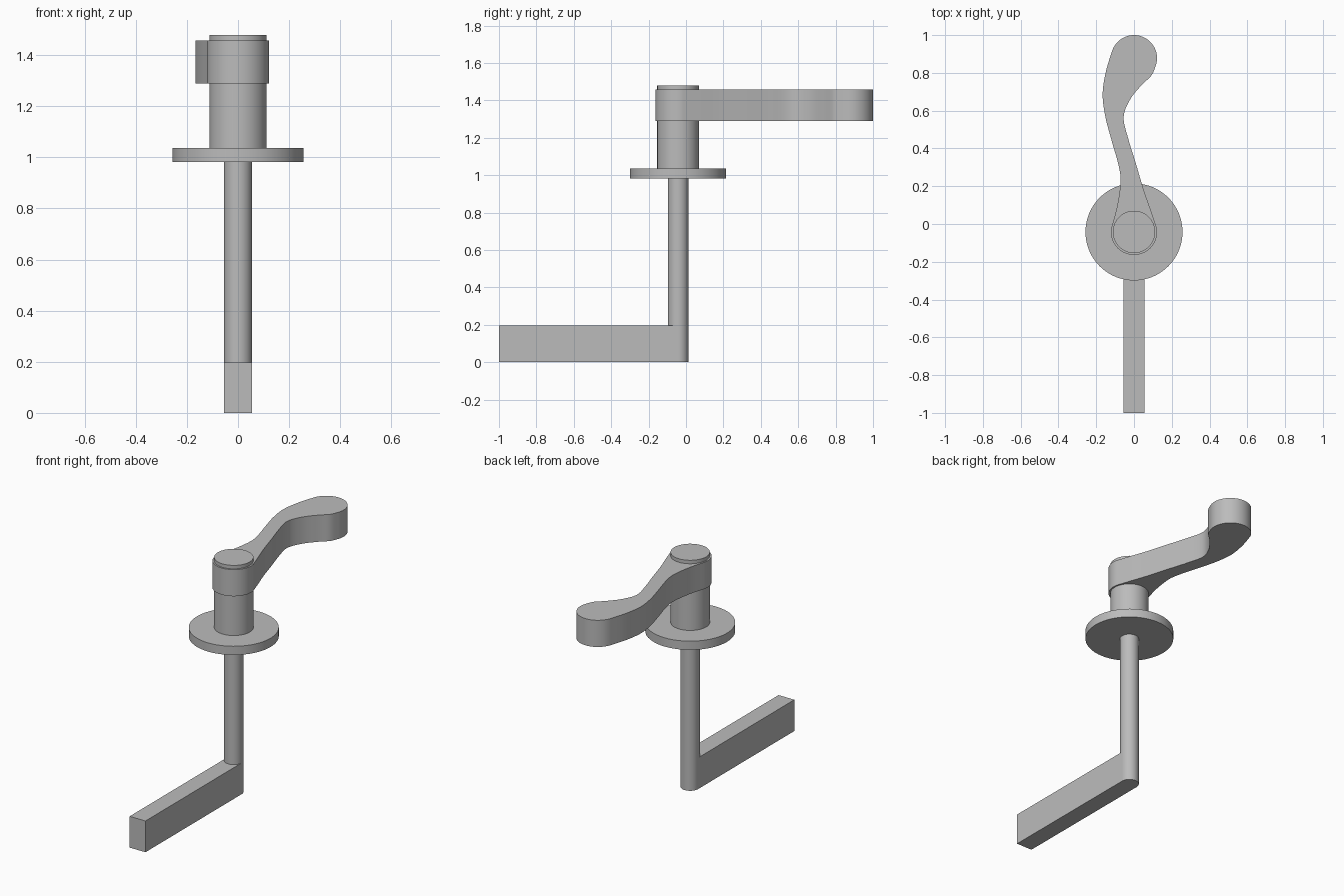
import bpy, bmesh, math
from mathutils import Vector

cube = bpy.data.objects.get("Cube")
if cube:
    bpy.data.objects.remove(cube, do_unlink=True)

steel = bpy.data.materials.new("grey_metal")
steel.use_nodes = True
COLOUR = (0.5, 0.5, 0.5, 1)
steel.diffuse_color = COLOUR
steel.node_tree.nodes["Principled BSDF"].inputs["Base Color"].default_value = COLOUR

AXIS_Y = -0.042


def arc(cx, cy, r, start, end, steps):
    """Points along an arc, angles in degrees."""
    angles = [math.radians(start + (end - start) * i / steps) for i in range(steps + 1)]
    return [Vector((cx + r * math.cos(a), cy + r * math.sin(a))) for a in angles]


def spline(points, steps=6):
    """Smooth Catmull-Rom curve through the inner points; the ends only steer it."""
    p = [Vector(q) for q in points]
    out = []
    for a, b, c, d in zip(p, p[1:], p[2:], p[3:]):
        for i in range(steps):
            t = i / steps
            out.append(0.5 * (2 * b + (c - a) * t + (2 * a - 5 * b + 4 * c - d) * t ** 2
                              + (3 * b - a - 3 * c + d) * t ** 3))
    return out[1:]


def prism(name, outline, z0, z1):
    """Extrude a closed outline upwards into a solid."""
    bm = bmesh.new()
    base = bm.faces.new([bm.verts.new((p.x, p.y, z0)) for p in outline])
    top = bmesh.ops.extrude_face_region(bm, geom=[base], use_keep_orig=True)["geom"]
    for v in top:
        if isinstance(v, bmesh.types.BMVert):
            v.co.z = z1
    bmesh.ops.recalc_face_normals(bm, faces=bm.faces)
    mesh = bpy.data.meshes.new(name)
    bm.to_mesh(mesh)
    bm.free()
    mesh.materials.append(steel)
    obj = bpy.data.objects.new(name, mesh)
    bpy.context.collection.objects.link(obj)
    bpy.ops.object.select_all(action="DESELECT")
    obj.select_set(True)
    bpy.context.view_layer.objects.active = obj
    bpy.ops.object.shade_smooth_by_angle(angle=math.radians(30))
    return obj


def cylinder(name, r, z0, z1):
    return prism(name, arc(0, AXIS_Y, r, 0, 360, 64)[:-1], z0, z1)


# Flat locking arm with a rounded end under the spindle
arm = [Vector((-0.055, -1)), Vector((0.055, -1))] + arc(0, AXIS_Y, 0.055, 0, 180, 32)
prism("locking_arm", arm, 0, 0.197)

# Turned parts along the axis
cylinder("spindle", 0.055, 0.197, 0.982)
cylinder("round_plate", 0.257, 0.982, 1.037)
cylinder("barrel", 0.112, 1.037, 1.479)

# Curved lever: hub, swept neck and round grip
hub = arc(0, AXIS_Y, 0.122, 170, 370, 40)
grip = arc(0, 0.878, 0.122, -20, 163, 36)
right_edge = spline([hub[-2], hub[-1], (0.09, 0.07), (0.05, 0.185), (0.01, 0.32),
                     (-0.03, 0.45), (-0.055, 0.566), (-0.02, 0.66), (0.04, 0.735),
                     (0.092, 0.786), grip[0], grip[1]])
left_edge = spline([grip[-2], grip[-1], (-0.148, 0.81), (-0.166, 0.69), (-0.152, 0.57),
                    (-0.118, 0.44), (-0.084, 0.32), (-0.071, 0.23), (-0.088, 0.1),
                    hub[0], hub[1]])
prism("lever_handle", hub + right_edge + grip + left_edge, 1.289, 1.457)
